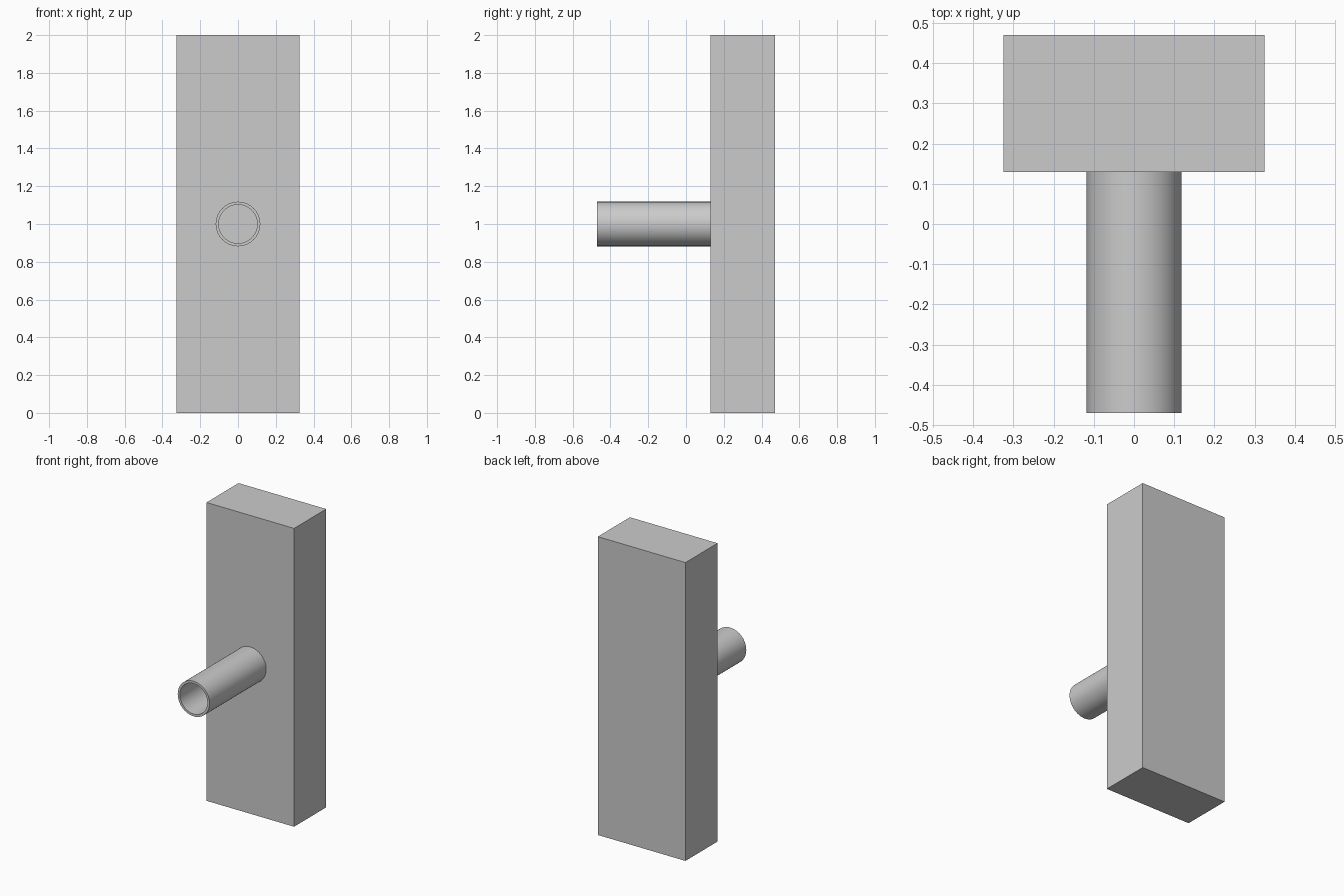
import bpy
import bmesh
import math
from mathutils import Matrix, Vector

cube = bpy.data.objects.get("Cube")
if cube:
    bpy.data.objects.remove(cube, do_unlink=True)

# Single grey finish
grey = bpy.data.materials.new("light_grey")
grey.use_nodes = True
colour = (0.6, 0.6, 0.6, 1)
grey.diffuse_color = colour
grey.node_tree.nodes["Principled BSDF"].inputs["Base Color"].default_value = colour


def add_object(name, bm):
    bmesh.ops.recalc_face_normals(bm, faces=bm.faces)
    mesh = bpy.data.meshes.new(name)
    bm.to_mesh(mesh)
    bm.free()
    mesh.materials.append(grey)
    obj = bpy.data.objects.new(name, mesh)
    bpy.context.collection.objects.link(obj)
    return obj


# Upright slab
WIDTH, HEIGHT = 0.65, 2.0
FRONT, BACK = 0.13, 0.47
bm = bmesh.new()
size = Matrix.Diagonal((WIDTH, BACK - FRONT, HEIGHT, 1))
place = Matrix.Translation((0, (FRONT + BACK) / 2, HEIGHT / 2))
bmesh.ops.create_cube(bm, size=1, matrix=place @ size)
add_object("upright_slab", bm)

# Hollow tube, its wall section spun around the y axis and butted to the slab
OUTER, INNER, TIP = 0.118, 0.102, -0.47
CENTRE = Vector((0, 0, 1))
bm = bmesh.new()
section = [(OUTER, FRONT), (OUTER, TIP), (INNER, TIP), (INNER, FRONT)]
verts = [bm.verts.new(CENTRE + Vector((r, y, 0))) for r, y in section]
edges = [bm.edges.new(pair) for pair in zip(verts, verts[1:])]
bmesh.ops.spin(bm, geom=verts + edges, cent=CENTRE, axis=(0, 1, 0),
               angle=math.tau, steps=64, use_merge=True)
bmesh.ops.remove_doubles(bm, verts=bm.verts, dist=0.0001)
tube = add_object("front_tube", bm)

bpy.ops.object.select_all(action="DESELECT")
tube.select_set(True)
bpy.context.view_layer.objects.active = tube
bpy.ops.object.shade_smooth_by_angle(angle=math.radians(30))
